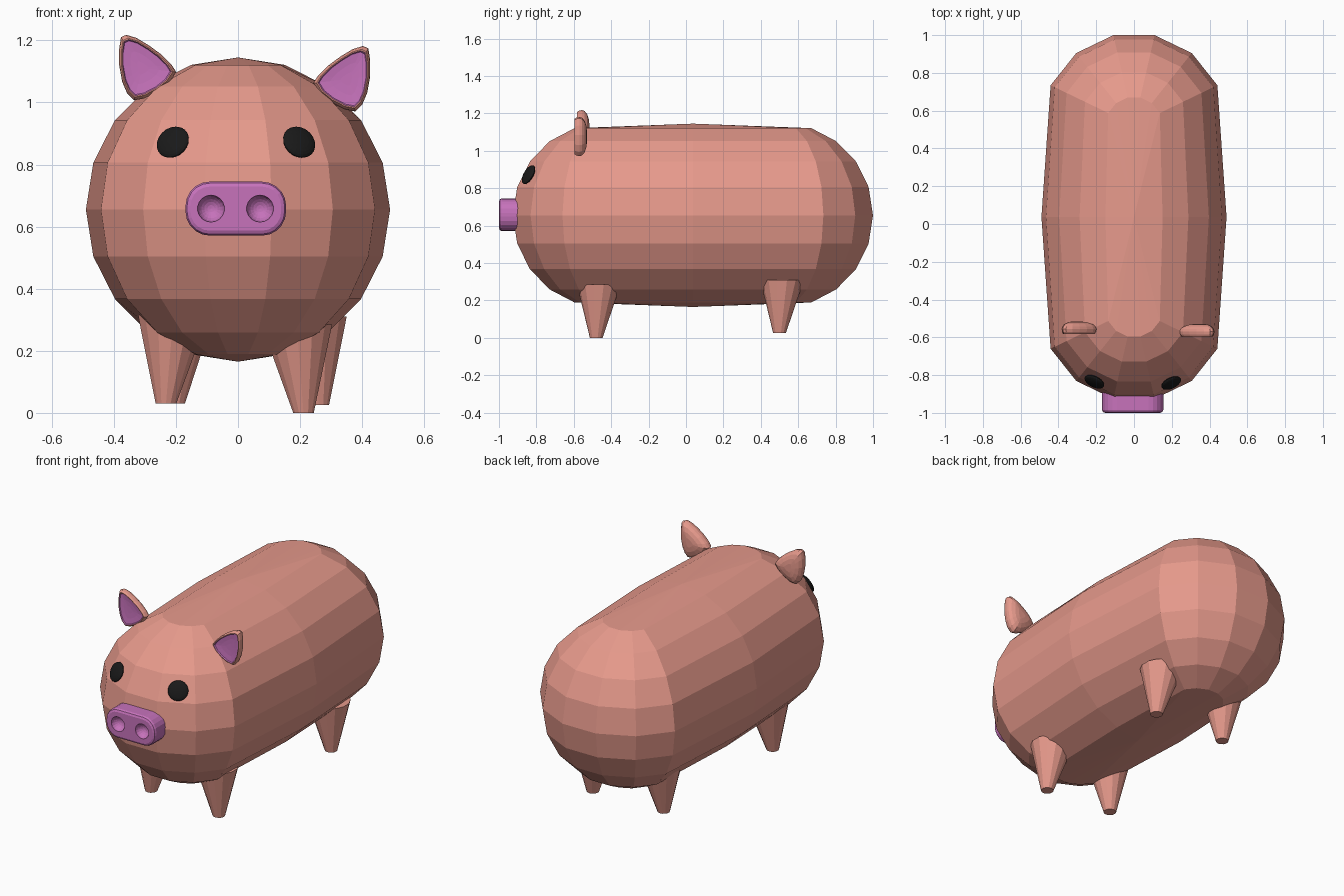
import bpy, bmesh, math
from mathutils import Vector, Matrix

if "Cube" in bpy.data.objects:
    bpy.data.objects.remove(bpy.data.objects["Cube"])


def material(name, rgb):
    m = bpy.data.materials.new(name)
    m.diffuse_color = (*rgb, 1)
    m.use_nodes = True
    m.node_tree.nodes["Principled BSDF"].inputs["Base Color"].default_value = m.diffuse_color
    return m


SKIN = material("skin", (0.79, 0.32, 0.26))
PINK = material("pink", (0.57, 0.17, 0.50))
BLACK = material("black", (0.01, 0.01, 0.01))


def finish(name, bm, *mats):
    bmesh.ops.recalc_face_normals(bm, faces=bm.faces)
    me = bpy.data.meshes.new(name)
    bm.to_mesh(me)
    bm.free()
    for m in mats:
        me.materials.append(m)
    ob = bpy.data.objects.new(name, me)
    bpy.context.collection.objects.link(ob)
    return ob


def loft(bm, rings, cap_ends=True):
    """Skin a list of equal-length point rings; returns the rings of verts."""
    vs = [[bm.verts.new(p) for p in r] for r in rings]
    n = len(vs[0])
    for a, b in zip(vs, vs[1:]):
        for i in range(n):
            j = (i + 1) % n
            bm.faces.new((a[i], a[j], b[j], b[i]))
    if cap_ends:
        bm.faces.new(vs[0])
        bm.faces.new(vs[-1])
    return vs


# Body: low-poly sphere, halves pulled apart along y, middle meridian kept
R, MID_Y, MID_Z, PULL = 0.49, 0.037, 0.655, 0.485
bm = bmesh.new()
bmesh.ops.create_uvsphere(bm, u_segments=14, v_segments=10, radius=R)
eq = next(v for v in bm.verts if abs(v.co.z) < 1e-4)
turn = Matrix.Rotation(-math.atan2(eq.co.y, eq.co.x), 4, 'Z')
bmesh.ops.transform(bm, matrix=turn, verts=bm.verts)
for v in bm.verts:
    if abs(v.co.y) > 1e-3:
        v.co.y += math.copysign(PULL, v.co.y)
    v.co += Vector((0, MID_Y, MID_Z))
finish("body", bm, SKIN)


# Legs: tapered stubs leaning slightly inward
def leg(name, x, y, z, lean):
    h = 0.285
    bm = bmesh.new()
    bmesh.ops.create_cone(bm, cap_ends=True, segments=14, radius1=0.034,
                          radius2=0.117, depth=h)
    for v in bm.verts:
        t = v.co.z / h + 0.5
        v.co += Vector((x + lean * t, y + 0.014 * t, z + h / 2))
    finish(name, bm, SKIN)


leg("front_leg_right", 0.211, -0.48, 0.0, -0.022)
leg("front_leg_left", -0.232, -0.48, 0.03, 0.024)
leg("back_leg_right", 0.260, 0.50, 0.025, -0.024)
leg("back_leg_left", -0.204, 0.50, 0.03, 0.012)

# Ears: thin rounded leaf with a pink front panel
EAR = [(0.403, 1.182), (0.420, 1.174), (0.426, 1.135), (0.426, 1.085),
       (0.416, 1.030), (0.400, 0.993), (0.378, 0.971), (0.345, 0.977),
       (0.300, 1.000), (0.262, 1.030), (0.242, 1.062), (0.258, 1.087),
       (0.292, 1.120), (0.330, 1.148), (0.370, 1.172)]


def ear(name, side, dx, y, dz):
    cx, cz = 0.352, 1.075

    def ring(s, oy):
        return [(side * (cx + (px - cx) * s + dx), y + oy,
                 cz + (pz - cz) * s + dz) for px, pz in EAR]

    bm = bmesh.new()
    layers = [(0.25, 0.036), (0.55, 0.032), (0.8, 0.023), (0.95, 0.010),
              (1.0, -0.004), (0.97, -0.020), (0.90, -0.030), (0.86, -0.030),
              (0.82, -0.024), (0.5, -0.021), (0.2, -0.020)]
    loft(bm, [ring(*l) for l in layers])
    n = len(EAR)
    bm.faces.ensure_lookup_table()
    for i, f in enumerate(bm.faces):
        # panel = everything past the rim, including the front cap
        if i >= 7 * n and i != (len(layers) - 1) * n:
            f.material_index = 1
    finish(name, bm, SKIN, PINK)


ear("ear_right", 1, 0.0, -0.565, 0.0)
ear("ear_left", -1, -0.043, -0.552, 0.036)

# Eyes: flattened balls lying on the face
for name, x, y in (("eye_right", 0.197, -0.842), ("eye_left", -0.210, -0.835)):
    bm = bmesh.new()
    bmesh.ops.create_uvsphere(bm, u_segments=20, v_segments=12, radius=0.056)
    normal = Vector((math.copysign(0.386, x), -0.803, 0.454))
    mat = (Matrix.Translation((x, y, 0.872))
           @ normal.to_track_quat('Z', 'Y').to_matrix().to_4x4()
           @ Matrix.Diagonal((1, 1, 0.3, 1)))
    bmesh.ops.transform(bm, matrix=mat, verts=bm.verts)
    finish(name, bm, BLACK)

# Snout: rounded bar with a softened front edge
SX, SZ, HW, HH, CR = -0.007, 0.658, 0.162, 0.087, 0.078


def snout_ring(inset, y):
    pts = []
    for k, (sx, sz) in enumerate(((1, 1), (-1, 1), (-1, -1), (1, -1))):
        for i in range(6):
            a = math.radians(90 * k + 18 * i)
            pts.append((SX + sx * (HW - CR) + (CR - inset) * math.cos(a), y,
                        SZ + sz * (HH - CR) + (CR - inset) * math.sin(a)))
    return pts


bm = bmesh.new()
loft(bm, [snout_ring(0, -0.88), snout_ring(0, -0.985),
          snout_ring(0.005, -0.995), snout_ring(0.016, -1.0)])
snout = finish("snout", bm, PINK)

# Nostrils: two dimples cut into the snout
bm = bmesh.new()
for x in (-0.087, 0.071):
    place = (Matrix.Translation((x, -1.004, SZ))
             @ Matrix.Rotation(math.pi / 2, 4, 'X'))
    bmesh.ops.create_uvsphere(bm, u_segments=18, v_segments=12, radius=0.044,
                              matrix=place)
cutter = finish("nostril_cutter", bm, PINK)
cutter.hide_render = True
mod = snout.modifiers.new("nostrils", 'BOOLEAN')
mod.operation = 'DIFFERENCE'
mod.solver = 'EXACT'
mod.object = cutter
bpy.context.view_layer.objects.active = snout
bpy.ops.object.modifier_apply(modifier=mod.name)
bpy.data.objects.remove(cutter)
